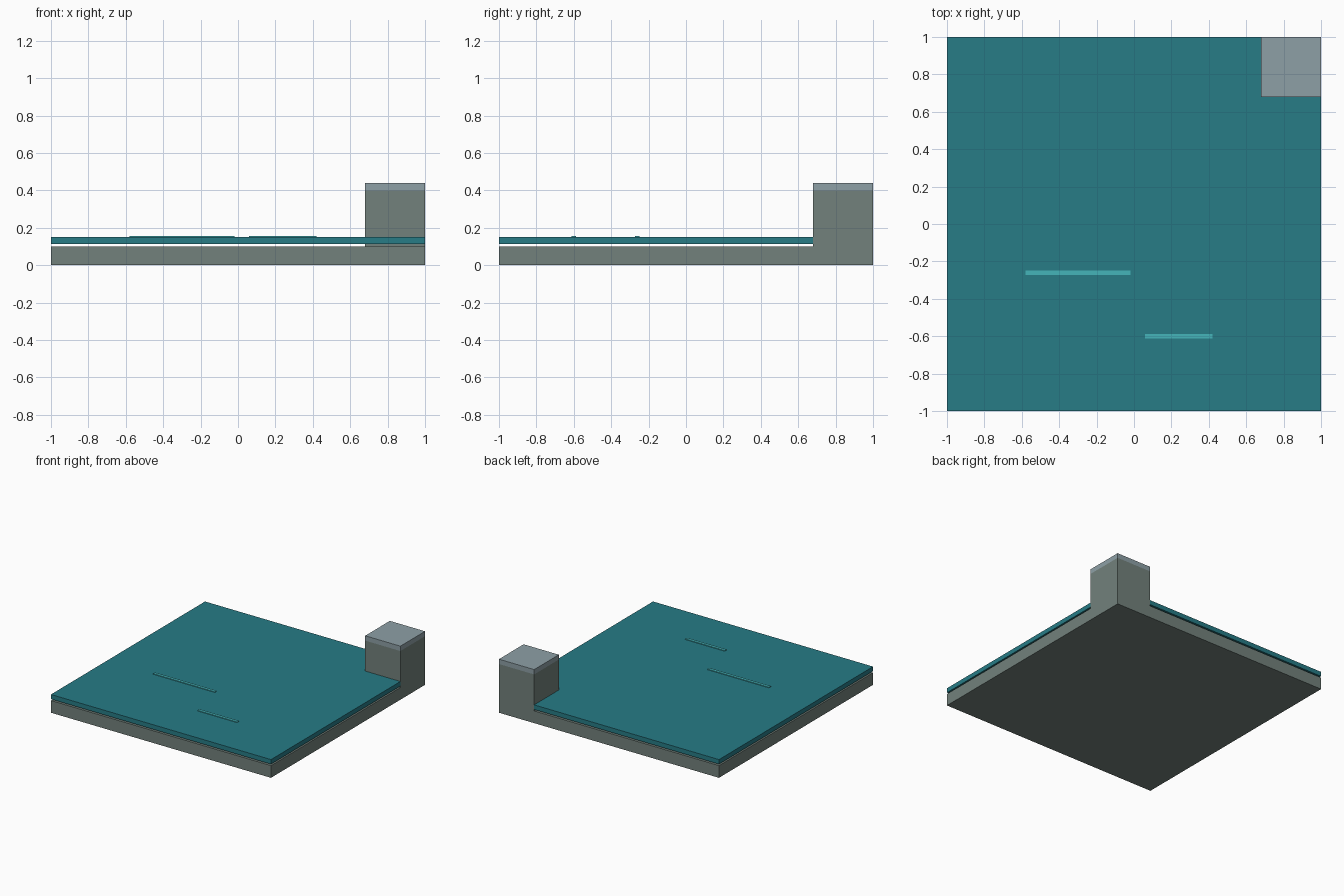
import bpy, bmesh

if "Cube" in bpy.data.objects:
    bpy.data.objects.remove(bpy.data.objects["Cube"])

E = 0.68  # inner edge of the corner block


def material(name, rgb):
    m = bpy.data.materials.new(name)
    m.diffuse_color = (*rgb, 1)
    m.use_nodes = True
    m.node_tree.nodes["Principled BSDF"].inputs["Base Color"].default_value = m.diffuse_color
    return m


def tile_sheet(z, with_corner):
    """Flat 2 x 2 sheet split at the corner block; the corner is optional."""
    bm = bmesh.new()
    c = (-1, E, 1)
    v = [[bm.verts.new((x, y, z)) for x in c] for y in c]
    for j in range(2):
        for i in range(2):
            if with_corner or (i, j) != (1, 1):
                bm.faces.new((v[j][i], v[j][i + 1], v[j + 1][i + 1], v[j + 1][i]))
    return bm


def raise_faces(bm, faces, h, mat=0):
    """Extrude faces upward and return the new top faces."""
    old = set(bm.faces)
    geom = bmesh.ops.extrude_face_region(bm, geom=faces)["geom"]
    bmesh.ops.translate(bm, vec=(0, 0, h),
                        verts=[g for g in geom if isinstance(g, bmesh.types.BMVert)])
    for f in bm.faces:
        if f not in old:
            f.material_index = mat
    return [g for g in geom if isinstance(g, bmesh.types.BMFace)]


def finish(bm, name, *mats):
    bmesh.ops.recalc_face_normals(bm, faces=bm.faces[:])
    me = bpy.data.meshes.new(name)
    bm.to_mesh(me)
    bm.free()
    for m in mats:
        me.materials.append(m)
    ob = bpy.data.objects.new(name, me)
    bpy.context.collection.objects.link(ob)
    return ob


stone = material("stone", (0.17, 0.22, 0.20))
cap = material("cap", (0.27, 0.35, 0.38))
water = material("water", (0.02, 0.20, 0.24))
foam = material("foam", (0.06, 0.46, 0.49))

# Stone bed with raised corner block and pale cap, one closed mesh
bm = tile_sheet(0, True)
top = raise_faces(bm, bm.faces[:], 0.10)
corner = [f for f in top if f.calc_center_median().x > E and f.calc_center_median().y > E]
corner = raise_faces(bm, corner, 0.30)
raise_faces(bm, corner, 0.04, 1)
finish(bm, "stone_bed", stone, cap)

# Thin L-shaped water sheet floating just above the bed
bm = tile_sheet(0.112, False)
raise_faces(bm, bm.faces[:], 0.038)
finish(bm, "water_sheet", water)

# Two ripple strips on the water
for name, x, y, length in (("ripple_long", -0.30, -0.26, 0.56),
                           ("ripple_short", 0.24, -0.60, 0.36)):
    bm = bmesh.new()
    bmesh.ops.create_cube(bm, size=1)
    bmesh.ops.scale(bm, vec=(length, 0.024, 0.008), verts=bm.verts[:])
    finish(bm, name, foam).location = (x, y, 0.152)
